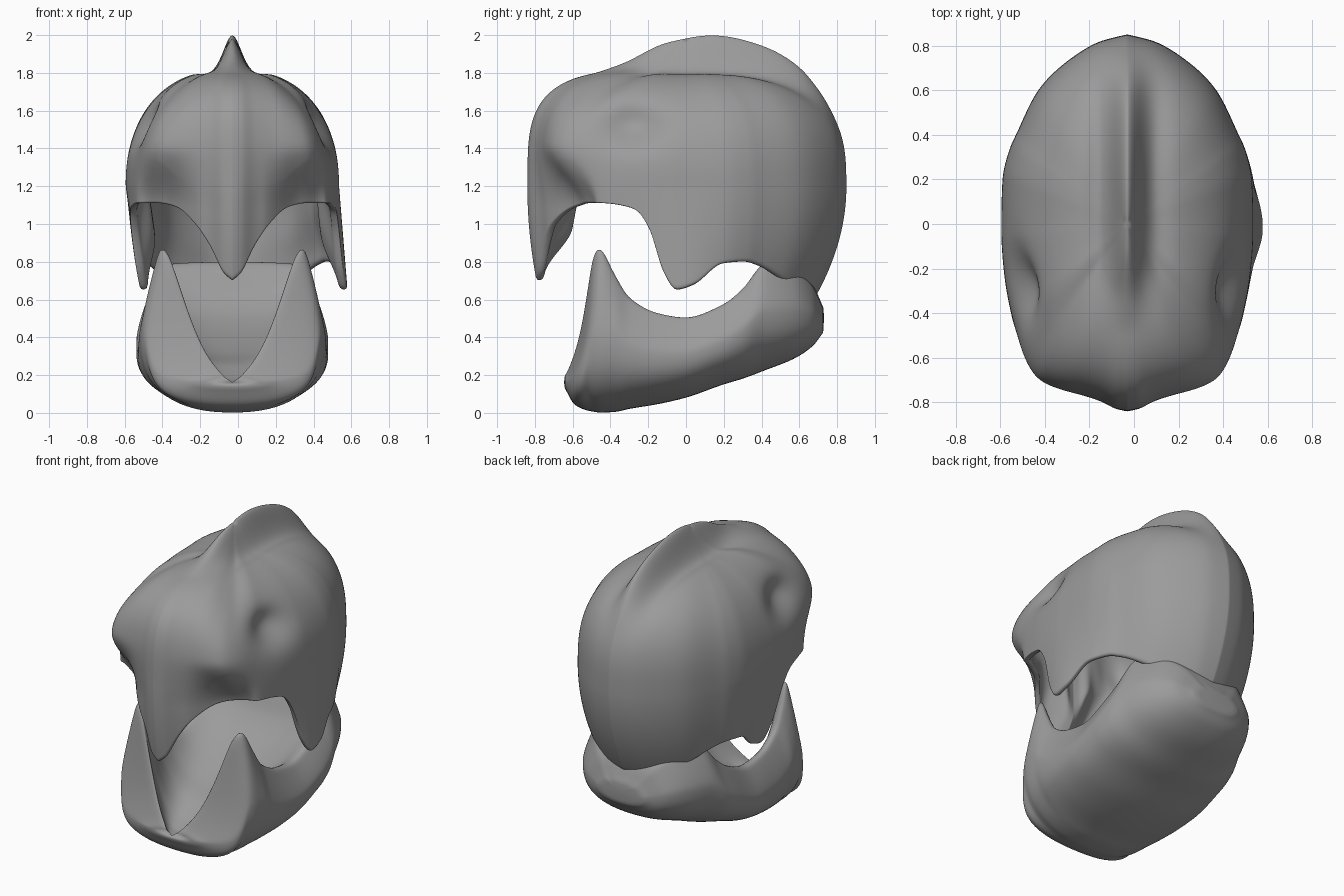
import bpy, bmesh, math

if "Cube" in bpy.data.objects:
    bpy.data.objects.remove(bpy.data.objects["Cube"])

CX = -0.03  # the mirror plane sits slightly left of centre

grey = bpy.data.materials.new("dark_grey")
grey.diffuse_color = (0.33, 0.33, 0.33, 1)
grey.use_nodes = True
grey.node_tree.nodes["Principled BSDF"].inputs["Base Color"].default_value = grey.diffuse_color


def interp(table, t):
    """Smooth cubic lookup: the first column is the key, the rest are values."""
    n = len(table)
    i = 0
    while i < n - 2 and t > table[i + 1][0]:
        i += 1
    a, b = table[i], table[i + 1]
    p, q = table[max(i - 1, 0)], table[min(i + 2, n - 1)]
    h = b[0] - a[0]
    s = min(max((t - a[0]) / h, 0), 1)
    out = []
    for k in range(1, len(a)):
        d = (b[k] - a[k]) / h
        d0, d1 = (a[k] - p[k]) / ((a[0] - p[0]) or 1), (q[k] - b[k]) / ((q[0] - b[0]) or 1)
        # harmonic tangents prevent overshoot
        m0 = 2 * d0 * d / (d0 + d) if d0 * d > 0 else 0
        m1 = 2 * d1 * d / (d1 + d) if d1 * d > 0 else 0
        out.append((2*s**3 - 3*s*s + 1) * a[k] + (s**3 - 2*s*s + s) * h * m0
                   + (3*s*s - 2*s**3) * b[k] + (s**3 - s*s) * h * m1)
    return out


def smooth(x):
    x = min(max(x, 0), 1)
    return x * x * (3 - 2 * x)


def loft(name, rings, wrap, caps=False, relax=0):
    """Skin a list of equal-length point rows; wrap joins last row to first."""
    bm = bmesh.new()
    vs = [[bm.verts.new(p) for p in r] for r in rings]
    n, m = len(vs), len(vs[0])
    for i in range(n if wrap else n - 1):
        a, b = vs[i], vs[(i + 1) % n]
        for j in range(m if caps else m - 1):
            k = (j + 1) % m
            bm.faces.new((a[j], b[j], b[k], a[k]))
    if caps:
        bm.faces.new(vs[0])
        bm.faces.new(vs[-1])
    bmesh.ops.remove_doubles(bm, verts=bm.verts, dist=0.0003)
    bmesh.ops.recalc_face_normals(bm, faces=bm.faces)
    me = bpy.data.meshes.new(name)
    bm.to_mesh(me)
    bm.free()
    me.polygons.foreach_set("use_smooth", [True] * len(me.polygons))
    me.materials.append(grey)
    ob = bpy.data.objects.new(name, me)
    bpy.context.collection.objects.link(ob)
    if relax:
        sm = ob.modifiers.new("relax", 'SMOOTH')
        sm.factor, sm.iterations = 0.5, relax
    sub = ob.modifiers.new("subsurf", 'SUBSURF')
    sub.levels = sub.render_levels = 1
    return ob


# Skull plan outline and lower edge, front to back: x, y, rim z
outline = [(0, -.84, .70), (.05, -.832, .74), (.12, -.80, .88), (.2, -.775, 1.0),
           (.3, -.75, 1.09), (.40, -.70, 1.11), (.47, -.59, 1.11), (.51, -.45, 1.11),
           (.545, -.28, 1.08), (.555, -.2, .98), (.562, -.12, .74), (.565, -.05, .65),
           (.565, .05, .68), (.56, .2, .79), (.53, .33, .80), (.49, .42, .78),
           (.4, .6, .70), (.27, .73, .64), (.12, .82, .62), (0, .85, .62)]
plan = [(i, *p) for i, p in enumerate(outline)]
# Crest height over the dome along y
crest = [(-.5, 0), (-.35, .03), (-.1, .14), (.15, .18), (.4, .15), (.6, .10), (.7, .05), (.82, 0)]


def skull_point(x0, y0, zr, u, side, inner):
    r = math.hypot(x0, y0)
    c = y0 / r
    front = smooth(-(y0 + .4) / .25)
    corner = front * math.exp(-((x0 - .42) / .13) ** 2)
    z0 = 1.2 + .15 * corner
    p = 2.25 + 1.5 * max(0, -c) ** 5 + .65 * max(0, c) ** 2 - .8 * corner
    if u < 0.4:
        s, z = 1, zr + (z0 - zr) * u / 0.4
    else:
        s = max(math.cos((u - 0.4) / 0.6 * math.pi / 2), 0)
        z = z0 + (1.82 - z0) * max(1 - s ** p, 0) ** (1 / p)
    low = max(0, 1.2 - z) / 0.55
    s *= 1 - low ** 2 * (0.17 * smooth(c) + 0.07 * smooth(-c))
    x, y = x0 * s, y0 * s
    # cheeks fall back below the brow, beside the broad beak
    fall = .04 * smooth(x0 / .2) + .14 * smooth((x0 - .16) / .2)
    y += fall * smooth((-.42 - y0) / .3) * smooth((1.42 - z) / .34)
    if inner:
        up = smooth((z - zr) / .3)
        th = 0.04 + (0.08 + .12 * front * math.exp(-(x0 / .3) ** 2)) * up
        x, y = x * (1 - th / r), y * (1 - th / r)
        z = z if z < 1.2 else 1.2 + (z - 1.2) * 0.75
    else:
        if z > 1.2:
            top = interp(crest, y)[0]
            z += top * math.exp(-(abs(x) / .062) ** 2)
            z -= .02 * math.exp(-((x - .13) / .05) ** 2) * top / .18
        # eye sockets
        d = ((y + .28) / .16) ** 2 + ((z - 1.52) / .11) ** 2
        if x > .25:
            x -= .08 * math.exp(-d * 1.2)
    # cheek fangs lean to one side
    lean = low * math.exp(-(y / .25) ** 2) * (.045 if side > 0 else .08)
    return (CX + side * x + (lean if x0 > .45 else 0), y, z)


rows_out, rows_in, half = 50, 24, 90
us = [(i / rows_in, True) for i in range(rows_in, -1, -1)]
us += [(i / rows_out, False) for i in range(rows_out + 1)]
columns = []
for side, order in ((1, range(half)), (-1, range(half, 0, -1))):
    for i in order:
        x0, y0, zr = interp(plan, i / half * (len(plan) - 1))
        columns.append([skull_point(x0, y0, zr, u, side, inn) for u, inn in us])
loft("skull_shell", columns, wrap=True)

# Lower jaw stations: y, half width, bottom z, rim x, rim z, floor z
stations = [(-.65, .16, .14, .07, .19, .15), (-.60, .36, .05, .15, .29, .15),
            (-.56, .43, .025, .22, .43, .15), (-.52, .46, .01, .30, .66, .16),
            (-.49, .475, .005, .36, .86, .17), (-.46, .485, 0, .38, .89, .18),
            (-.38, .495, .003, .40, .75, .22), (-.3, .50, .02, .41, .62, .26),
            (-.15, .505, .045, .42, .535, .31), (0, .51, .08, .42, .51, .38),
            (.2, .51, .15, .42, .58, .50), (.3, .50, .18, .40, .66, .60),
            (.42, .46, .225, .36, .79, .80), (.57, .385, .285, .29, .755, .77),
            (.68, .28, .36, .19, .66, .67), (.735, .15, .43, .10, .54, .55)]


def jaw_ring(y):
    w, zb, xr, zr, zf = interp(stations, y)
    zm = zb + min(.40, (zr - zb) * .55)
    pts = []
    for i in range(14):  # underside
        a = i / 14 * math.pi / 2
        pts.append((w * math.sin(a) ** .85, zm - (zm - zb) * math.cos(a) ** .8))
    for i in range(12):  # outer wall
        t = i / 12
        pts.append((w + (xr - w) * t ** 1.3, zm + (zr - zm) * t))
    pts.append((xr, zr))
    for i in range(17):  # dished floor
        t = 1 - i / 16
        pts.append(((xr - .035) * t, zf + (zr - zf) * t ** 3))
    ring = [(CX + x, y, z) for x, z in pts]
    return ring + [(CX - x, y, z) for x, z in pts[-2:0:-1]]


N = 90
loft("lower_jaw", [jaw_ring(-.65 + 1.385 * i / N) for i in range(N + 1)], wrap=False, caps=True, relax=4)
